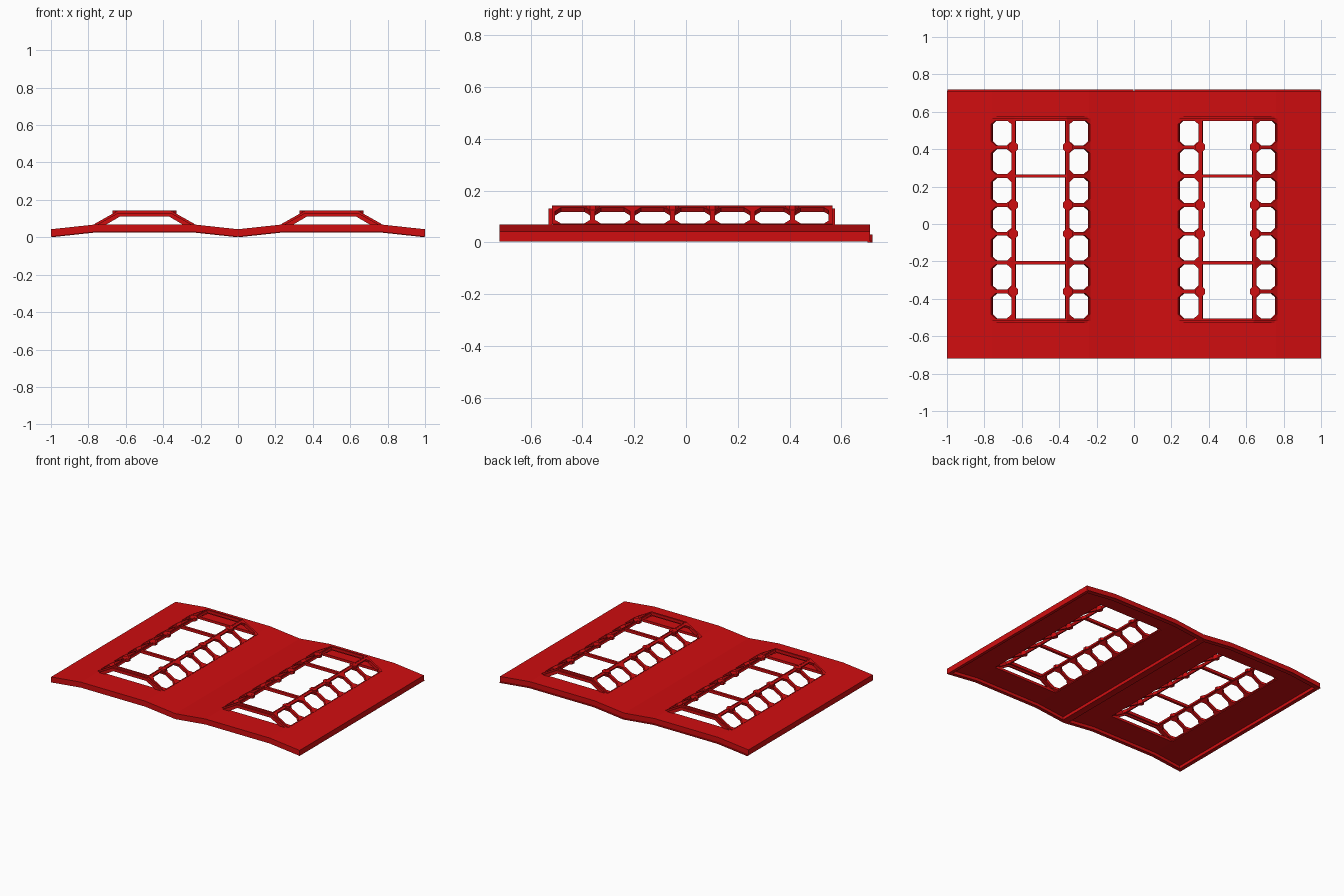
import bpy
import bmesh
from math import cos, sin, pi
from mathutils import Vector

cube = bpy.data.objects.get("Cube")
if cube:
    bpy.data.objects.remove(cube)

red = bpy.data.materials.new("roof_red")
red.use_nodes = True
RED = (0.63, 0.004, 0.005, 1)
red.diffuse_color = RED
red.node_tree.nodes["Principled BSDF"].inputs["Base Color"].default_value = RED

BACK, FRONT = 0.565, -0.515          # ends of each skylight
WINDOWS = 7
PITCH = (BACK - FRONT) / WINDOWS
BASE_U, BASE_Z = 0.268, 0.071        # foot of the sloping sides
RIDGE_U, RIDGE_Z = 0.14, 0.143       # top corner of the sloping sides


def finish(name, bm):
    bmesh.ops.remove_doubles(bm, verts=bm.verts, dist=0.0002)
    bmesh.ops.recalc_face_normals(bm, faces=bm.faces)
    mesh = bpy.data.meshes.new(name)
    bm.to_mesh(mesh)
    bm.free()
    mesh.materials.append(red)
    obj = bpy.data.objects.new(name, mesh)
    bpy.context.collection.objects.link(obj)
    return obj


def add_faces(bm, polys):
    for poly in polys:
        bm.faces.new([bm.verts.new(p) for p in poly])


def solid(name, polys, offset):
    """Extrude a connected set of polygons into a closed solid."""
    bm = bmesh.new()
    add_faces(bm, polys)
    bmesh.ops.remove_doubles(bm, verts=bm.verts, dist=0.0002)
    ext = bmesh.ops.extrude_face_region(bm, geom=bm.faces[:], use_keep_orig=True)
    moved = [g for g in ext["geom"] if isinstance(g, bmesh.types.BMVert)]
    bmesh.ops.translate(bm, verts=moved, vec=offset)
    return finish(name, bm)


def box(name, x0, x1, y0, y1, z0, z1):
    floor = [(x0, y0, z0), (x1, y0, z0), (x1, y1, z0), (x0, y1, z0)]
    return solid(name, [floor], (0, 0, z1 - z0))


def sheet_z(u):
    # flat crown falling to the two long edges
    return 0.043 + 0.028 * min(1, (0.5 - abs(u)) / 0.26)


def roof_sheet(cx, name):
    """Thin sheet with a central opening and a deeper rim all round."""
    us = [-0.5, -0.475, -0.26, 0.26, 0.475, 0.5]
    ys = [-0.72, -0.695, FRONT, BACK, 0.685, 0.71]

    def depth(i, j):
        if not (0 <= i < 5 and 0 <= j < 5) or (i == 2 and j == 2):
            return 0
        return 0.04 if i in (0, 4) or j in (0, 4) else 0.018

    def pt(i, j, d):
        return Vector((cx + us[i], ys[j], sheet_z(us[i]) - d))

    bm = bmesh.new()
    for i in range(-1, 5):
        for j in range(-1, 5):
            d = depth(i, j)
            if d:
                for level in (0, d):
                    add_faces(bm, [[pt(i, j, level), pt(i + 1, j, level),
                                    pt(i + 1, j + 1, level), pt(i, j + 1, level)]])
            # walls wherever the depth changes between neighbouring cells
            for ni, nj, a, b in ((i + 1, j, (i + 1, j), (i + 1, j + 1)),
                                 (i, j + 1, (i, j + 1), (i + 1, j + 1))):
                n = depth(ni, nj)
                if n != d:
                    add_faces(bm, [[pt(*a, d), pt(*b, d), pt(*b, n), pt(*a, n)]])
    finish(name, bm)


def back_flange(cx, name):
    us = [-0.498, -0.26, 0.26, 0.498]
    polys = []
    for a, b in zip(us, us[1:]):
        za, zb = sheet_z(a) - 0.043, sheet_z(b) - 0.043
        polys.append([(cx + a, 0.7, za), (cx + b, 0.7, zb),
                      (cx + b, 0.72, zb), (cx + a, 0.72, za)])
    solid(name, polys, (0, 0, 0.005))


def sloping_side(cx, s, name):
    """Row of windows with clipped corners on one sloping side."""
    base = Vector((cx + s * BASE_U, 0, BASE_Z))
    top = Vector((cx + s * RIDGE_U, 0, RIDGE_Z))

    def pt(t, y):
        p = base.lerp(top, t)
        return Vector((p.x, y, p.z))

    t0, t1, ct, cy, gap = 0.03, 0.88, 0.19, 0.022, 0.01
    polys = []
    for k in range(WINDOWS):
        y0, y1 = FRONT + k * PITCH, FRONT + (k + 1) * PITCH
        a, b = y0 + gap, y1 - gap
        corners = [pt(0, y0), pt(1, y0), pt(1, y1), pt(0, y1)]
        hole = [pt(t0, a + cy), pt(t0 + ct, a), pt(t1 - ct, a), pt(t1, a + cy),
                pt(t1, b - cy), pt(t1 - ct, b), pt(t0 + ct, b), pt(t0, b - cy)]
        for n in range(4):
            polys.append([corners[n], hole[2 * n], hole[2 * n + 1]])
            polys.append([corners[n], hole[2 * n + 1],
                          hole[(2 * n + 2) % 8], corners[(n + 1) % 4]])
    inward = Vector((-s * (RIDGE_Z - BASE_Z), 0, -(BASE_U - RIDGE_U))).normalized()
    solid(name, polys, inward * 0.019)


def end_arch(cx, y0, y1, drop, name):
    outer = [(-BASE_U, BASE_Z), (-RIDGE_U, RIDGE_Z), (RIDGE_U, RIDGE_Z), (BASE_U, BASE_Z)]
    inner = [(-0.22, BASE_Z), (-0.133, 0.122), (0.133, 0.122), (0.22, BASE_Z)]
    polys = []
    for k in range(3):
        ring = [outer[k], outer[k + 1], inner[k + 1], inner[k]]
        polys.append([(cx + u, y0, z - drop) for u, z in ring])
    solid(name, polys, (0, y1 - y0, 0))


def joint(x, y, name):
    ring = [(x + 0.028 * cos((k + 0.5) * pi / 4),
             y + 0.028 * sin((k + 0.5) * pi / 4), 0.122) for k in range(8)]
    solid(name, [ring], (0, 0, 0.02))


for cx, half in ((-0.5, "right"), (0.5, "left")):
    roof_sheet(cx, half + "_roof_sheet")
    back_flange(cx, half + "_back_flange")

    # sloping glazing sides, ridge rails and octagonal joints
    for s, side in ((-1, "right"), (1, "left")):
        tag = f"{half}_skylight_{side}"
        sloping_side(cx, s, tag + "_side")
        rail = sorted((cx + s * 0.134, cx + s * 0.143))
        box(tag + "_rail", *rail, FRONT, BACK, 0.122, RIDGE_Z)
        for k in (1, 3, 4, 6):
            joint(cx + s * 0.145, FRONT + k * PITCH, f"{tag}_joint_{k}")

    # cross ribs over the open top
    for k in (2, 5):
        y = FRONT + k * PITCH
        box(f"{half}_cross_rib_{k}", cx - 0.138, cx + 0.138, y - 0.009, y + 0.009,
            0.122, 0.142)

    # end arches with a lower outer step
    end_arch(cx, 0.55, 0.563, 0, half + "_back_arch")
    end_arch(cx, 0.563, 0.575, 0.012, half + "_back_arch_step")
    end_arch(cx, -0.518, -0.505, 0, half + "_front_arch")
    end_arch(cx, -0.53, -0.518, 0.012, half + "_front_arch_step")
